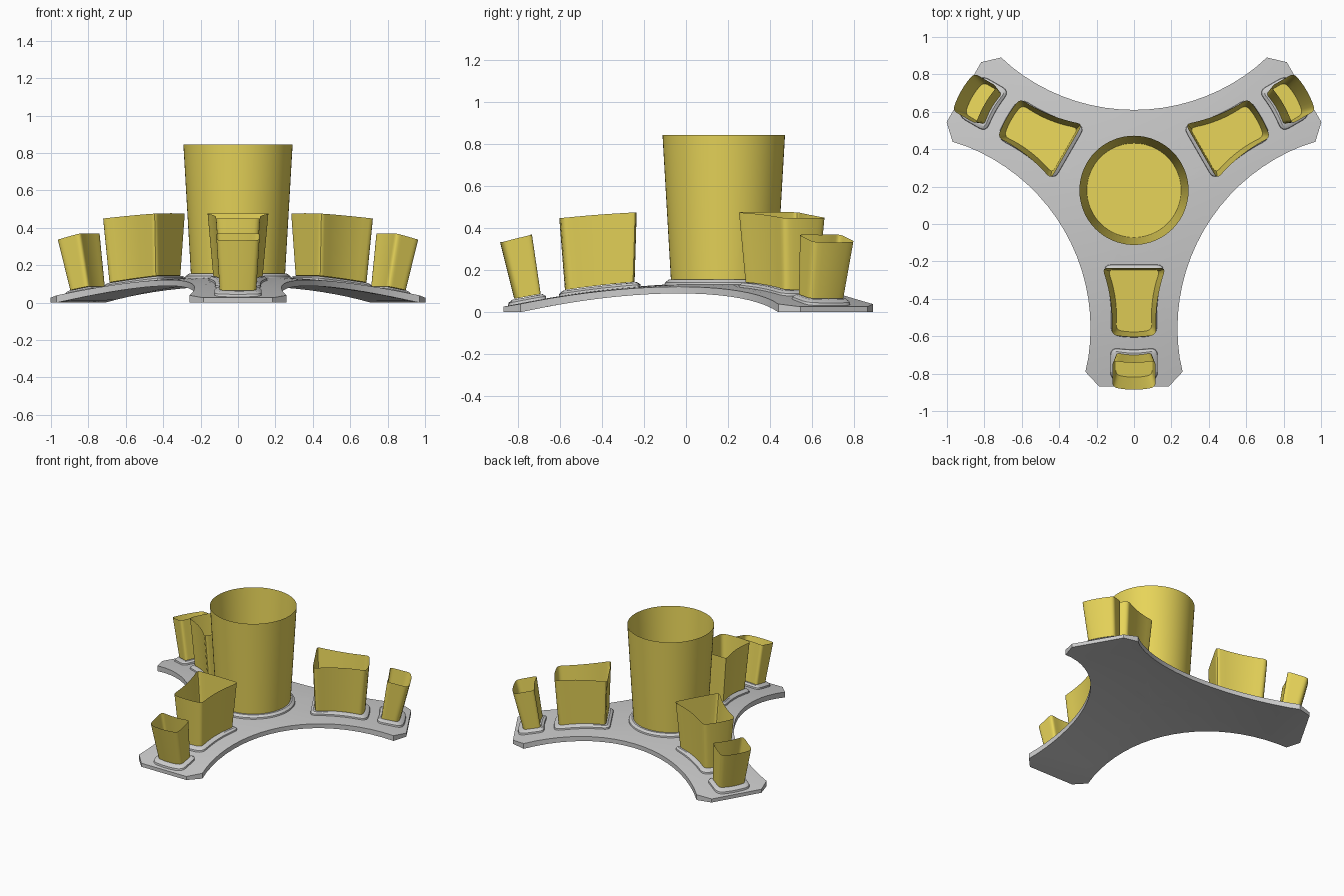
import bpy, bmesh, math
from mathutils import Vector

if "Cube" in bpy.data.objects:
    bpy.data.objects.remove(bpy.data.objects["Cube"])

CY = 0.18                                   # hub centre in y
ARMS = [math.radians(a) for a in (-90, 30, 150)]

yellow = bpy.data.materials.new("yellow")
yellow.diffuse_color = (0.80, 0.66, 0.10, 1)
yellow.use_nodes = True
yellow.node_tree.nodes["Principled BSDF"].inputs["Base Color"].default_value = yellow.diffuse_color


def dome_top(r2):
    return 0.14 - 0.10 * r2


def dome_under(r2):
    return max(0.0, 0.11 - 0.11 * r2)


def place(u, t, z, a):
    """Arm coordinates (radial u, lateral t) to world."""
    c, s = math.cos(a), math.sin(a)
    return Vector((u * c - t * s, CY + u * s + t * c, z))


def finish(bm, name, mat=None, angle=35):
    bmesh.ops.recalc_face_normals(bm, faces=bm.faces)
    me = bpy.data.meshes.new(name)
    bm.to_mesh(me)
    bm.free()
    ob = bpy.data.objects.new(name, me)
    bpy.context.collection.objects.link(ob)
    if mat:
        me.materials.append(mat)
    bpy.ops.object.select_all(action='DESELECT')
    ob.select_set(True)
    bpy.context.view_layer.objects.active = ob
    bpy.ops.object.shade_smooth_by_angle(angle=math.radians(angle))
    return ob


def bridge(bm, a, b):
    n = len(a)
    for i in range(n):
        j = (i + 1) % n
        bm.faces.new((a[i], a[j], b[j], b[i]))


def loft(name, rings, cap_first=False, cap_last=False, mat=None):
    bm = bmesh.new()
    loops = [[bm.verts.new(p) for p in ring] for ring in rings]
    for a, b in zip(loops, loops[1:]):
        bridge(bm, a, b)
    if cap_first:
        bm.faces.new(loops[0])
    if cap_last:
        bm.faces.new(loops[-1])
    return finish(bm, name, mat)


def outline(u0, w0, u1, w1, pinch, b_in, b_out, rad):
    """Rounded four-sided outline with curved sides, in arm coordinates."""
    corners = [Vector(p) for p in ((u0, -w0), (u1, -w1), (u1, w1), (u0, w0))]
    bows = [Vector((0, pinch)), Vector((b_out, 0)), Vector((0, -pinch)), Vector((b_in, 0))]
    sides = []
    for i in range(4):
        p, q = corners[i], corners[(i + 1) % 4]
        c = rad / (q - p).length
        sides.append([p.lerp(q, s) + bows[i] * 4 * s * (1 - s)
                      for s in (c + (1 - 2 * c) * k / 8 for k in range(9))])
    pts = []
    for i in range(4):
        nxt = sides[(i + 1) % 4]
        a, k, b = sides[i][-1], corners[(i + 1) % 4], nxt[0]
        pts += sides[i]
        pts += [a * (1 - s) ** 2 + k * 2 * s * (1 - s) + b * s * s for s in (.25, .5, .75)]
    return pts


# Domed three-armed base plate
rim = []
for a in ARMS:
    for u, t in ((1.0, -0.255), (1.05, -0.185), (1.05, 0.185), (0.97, 0.26)):
        if u == 1.0:
            u, t = 0.97, -0.26
        rim.append(place(u, t, 0, a))
    half = math.asin(0.71 / 1.045)
    for k in range(1, 20):                  # concave edge to the next arm
        f = half * (1 - 2 * k / 20)
        g = a + math.radians(60)
        rim.append(place(1.475 - 1.045 * math.cos(f), -1.045 * math.sin(f), 0, g))
bm = bmesh.new()
centre = Vector((0, CY, 0))
edge = []
for height in (dome_top, dome_under):
    prev = None
    mid = bm.verts.new((0, CY, height(0)))
    for k in range(1, 11):
        ring = []
        for p in rim:
            d = (p - centre) * k / 10
            ring.append(bm.verts.new((d.x, CY + d.y, height(d.length_squared))))
        if prev:
            bridge(bm, prev, ring)
        else:
            for i in range(len(ring)):
                bm.faces.new((mid, ring[i], ring[(i + 1) % len(ring)]))
        prev = ring
    edge.append(prev)
bridge(bm, edge[0], edge[1])
finish(bm, "base_plate")


# Large central cup with its raised foot
def circle(r, z):
    return [Vector((r * math.cos(i * math.tau / 64), CY + r * math.sin(i * math.tau / 64), z))
            for i in range(64)]


loft("centre_foot", [circle(0.285, 0.12), circle(0.28, 0.142), circle(0.262, 0.155)], cap_last=True)
loft("centre_cup", [circle(0.252, 0.157), circle(0.292, 0.845)], cap_first=True, mat=yellow)


# Tapered cups along the arms, each on a raised foot
def arm_cup(name, a, low, high, bend, rad, z_in, z_out):
    def on_dome(grow, lift, r):
        u0, w0, u1, w1 = low
        pts = outline(u0 - grow, w0 + grow, u1 + grow, w1 + grow, *bend, r)
        return [place(p.x, p.y, dome_top(p.length_squared) + lift, a) for p in pts]

    lo2, hi2 = high[0] ** 2, high[2] ** 2
    top = [place(p.x, p.y, z_in + (z_out - z_in) * (p.length_squared - lo2) / (hi2 - lo2), a)
           for p in outline(*high, *bend, rad)]
    loft(name + "_foot", [on_dome(0.03, -0.01, rad + 0.02), on_dome(0.027, 0.01, rad + 0.02),
                          on_dome(0.010, 0.021, rad)], cap_last=True)
    loft(name, [on_dome(0, 0.024, rad), top], cap_first=True, mat=yellow)


for n, a in enumerate(ARMS, 1):
    arm_cup(f"middle_cup_{n}", a, (0.425, 0.14, 0.745, 0.098), (0.415, 0.17, 0.772, 0.12),
            (0.02, 0.0, 0.012), 0.03, 0.478, 0.45)
    arm_cup(f"outer_cup_{n}", a, (0.868, 0.098, 0.985, 0.098), (0.91, 0.115, 1.052, 0.115),
            (0.0, 0.012, 0.014), 0.025, 0.372, 0.337)
